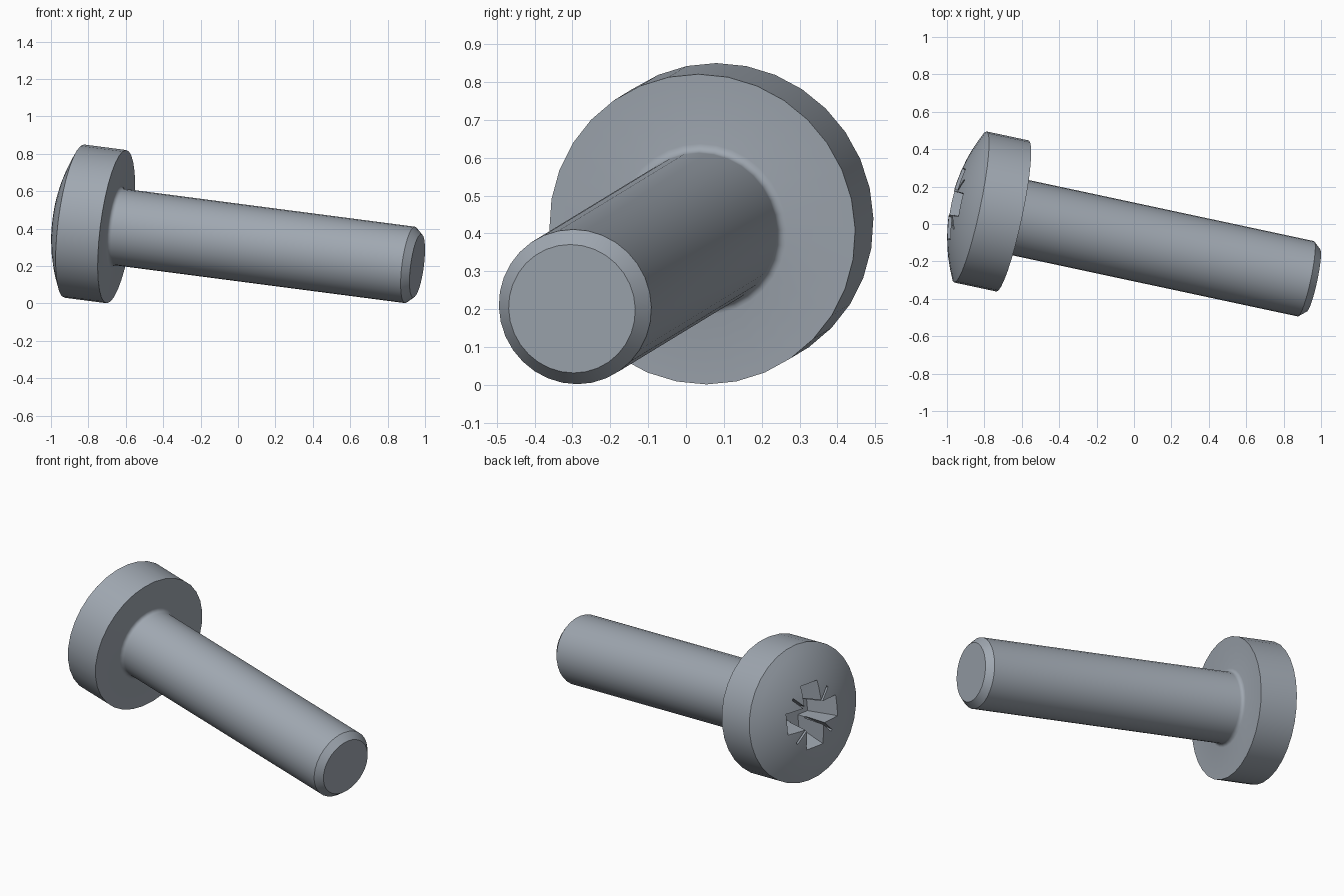
import bpy, bmesh, math
from mathutils import Matrix, Vector

cube = bpy.data.objects.get("Cube")
if cube:
    bpy.data.objects.remove(cube, do_unlink=True)

SEGMENTS = 32
HEAD_R, RIM_H, DOME_H = 0.413, 0.232, 0.1
SHAFT_R, SHAFT_LEN, TIP_R, CHAMFER, FILLET = 0.206, 1.618, 0.171, 0.04, 0.022
DOME_R = (HEAD_R ** 2 + DOME_H ** 2) / (2 * DOME_H)
TOP = RIM_H + DOME_H

steel = bpy.data.materials.new("grey steel")
steel.use_nodes = True
colour = (0.35, 0.39, 0.44, 1)
steel.diffuse_color = colour
steel.node_tree.nodes["Principled BSDF"].inputs["Base Color"].default_value = colour


def make_object(name, bm):
    bmesh.ops.recalc_face_normals(bm, faces=bm.faces)
    mesh = bpy.data.meshes.new(name)
    bm.to_mesh(mesh)
    bm.free()
    mesh.materials.append(steel)
    obj = bpy.data.objects.new(name, mesh)
    bpy.context.collection.objects.link(obj)
    return obj


def loft(name, rings):
    """Skin equal-length closed rings of points and cap both ends."""
    bm = bmesh.new()
    loops = [[bm.verts.new(p) for p in ring] for ring in rings]
    for a, b in zip(loops, loops[1:]):
        for i in range(len(a)):
            j = (i + 1) % len(a)
            bm.faces.new((a[i], a[j], b[j], b[i]))
    bm.faces.new(loops[0])
    bm.faces.new(loops[-1])
    return make_object(name, bm)


def circle(r, z):
    steps = [2 * math.pi * i / SEGMENTS for i in range(SEGMENTS)]
    return [(r * math.cos(a), r * math.sin(a), z) for a in steps]


def cross(reach, half, z):
    """Plus-shaped outline with four arms."""
    points = []
    for i in range(4):
        turn = Matrix.Rotation(i * math.pi / 2, 3, "Z")
        for p in ((half, -half), (reach, -half), (reach, half)):
            points.append(turn @ Vector((p[0], p[1], z)))
    return points


def slot(reach, half, z, angle):
    """Thin rectangle across the axis."""
    turn = Matrix.Rotation(angle, 3, "Z")
    corners = ((-reach, -half), (reach, -half), (reach, half), (-reach, half))
    return [turn @ Vector((x, y, z)) for x, y in corners]


# Screw body: tip chamfer, shaft, neck fillet, head rim and dome
profile = [(TIP_R, -SHAFT_LEN - CHAMFER), (SHAFT_R, -SHAFT_LEN)]
for i in range(5):
    a = i * math.pi / 8
    profile.append((SHAFT_R + FILLET * (1 - math.cos(a)), FILLET * (math.sin(a) - 1)))
profile += [(HEAD_R, 0), (HEAD_R, RIM_H)]
edge_angle = math.asin(HEAD_R / DOME_R)
for i in range(7, 0, -1):
    a = edge_angle * i / 8
    profile.append((DOME_R * math.sin(a), TOP - DOME_R * (1 - math.cos(a))))
screw = loft("screw", [circle(r, z) for r, z in profile])

# Drive recess: tapered cross plus four thin diagonal nicks
cutters = [loft("cross_cutter", [cross(0.213, 0.068, TOP + 0.03),
                                 cross(0.125, 0.048, TOP - 0.2)])]
for angle in (math.pi / 4, -math.pi / 4):
    cutters.append(loft("nick_cutter", [slot(0.23, 0.007, TOP + 0.03, angle),
                                        slot(0.09, 0.005, TOP - 0.15, angle)]))

bpy.ops.object.select_all(action="DESELECT")
bpy.context.view_layer.objects.active = screw
screw.select_set(True)
for cutter in cutters:
    cutter.hide_render = True
    mod = screw.modifiers.new("recess", "BOOLEAN")
    mod.operation = "DIFFERENCE"
    mod.solver = "EXACT"
    mod.object = cutter
    bpy.ops.object.modifier_apply(modifier=mod.name)
    bpy.data.objects.remove(cutter, do_unlink=True)

bpy.ops.object.shade_smooth_by_angle(angle=math.radians(25))

# Lay the screw down, resting on the head rim and the tip
head_dir = Vector((-0.970, 0.2076, 0.1265)).normalized()
side = Vector((0, 0, 1)).cross(-head_dir).normalized()
up = side.cross(head_dir).normalized()
frame = Matrix((up, side, head_dir)).transposed().to_4x4()
frame.translation = (-0.65, 0.043, 0.411)
screw.data.transform(frame)
